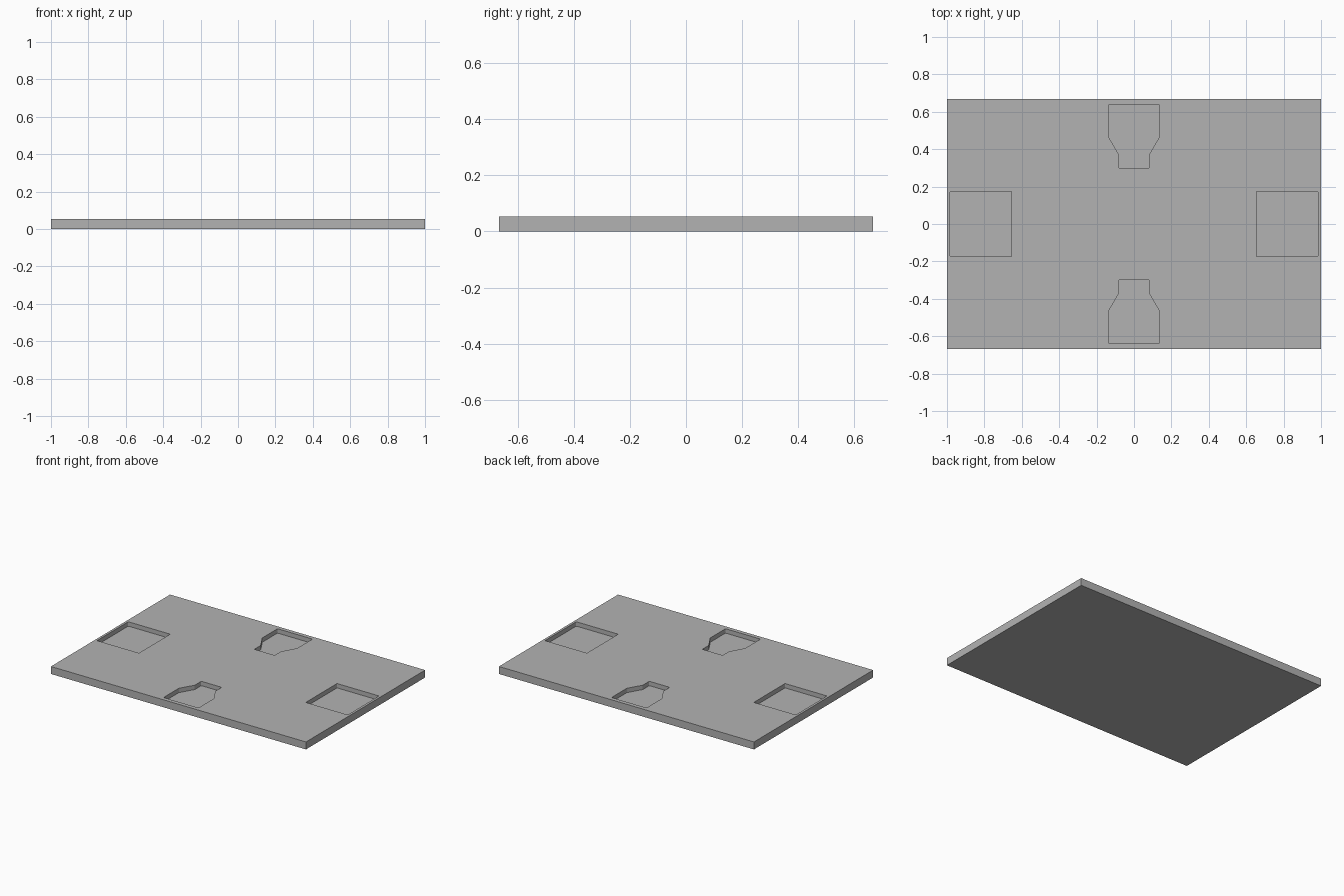
import bpy, bmesh

cube = bpy.data.objects.get("Cube")
if cube:
    bpy.data.objects.remove(cube, do_unlink=True)

HALF_X, HALF_Y, THICK = 1.0, 0.667, 0.053
FLOOR_Z = 0.022      # height of the pocket floors
CORNER = 0.006       # small rounding of the pocket corners

grey = bpy.data.materials.new("plain grey")
grey.use_nodes = True
colour = (0.45, 0.45, 0.45, 1)
grey.diffuse_color = colour
grey.node_tree.nodes["Principled BSDF"].inputs["Base Color"].default_value = colour


def prism(name, outline, z0, z1, radius=0.0):
    """Extrude a closed outline from z0 to z1, rounding its upright edges."""
    bm = bmesh.new()
    base = bm.faces.new([bm.verts.new((x, y, z0)) for x, y in outline])
    top = bmesh.ops.extrude_face_region(bm, geom=[base])["geom"]
    for v in top:
        if isinstance(v, bmesh.types.BMVert):
            v.co.z = z1
    if radius:
        upright = [e for e in bm.edges if abs(e.verts[0].co.z - e.verts[1].co.z) > 1e-4]
        bmesh.ops.bevel(bm, geom=upright, offset=radius, segments=3,
                        profile=0.5, affect='EDGES')
    bmesh.ops.recalc_face_normals(bm, faces=bm.faces)
    mesh = bpy.data.meshes.new(name)
    bm.to_mesh(mesh)
    bm.free()
    mesh.materials.append(grey)
    obj = bpy.data.objects.new(name, mesh)
    bpy.context.collection.objects.link(obj)
    return obj


def rectangle(x0, x1, y0, y1):
    return [(x0, y0), (x1, y0), (x1, y1), (x0, y1)]


# Flat board
board = prism("board", rectangle(-HALF_X, HALF_X, -HALF_Y, HALF_Y), 0, THICK)

# Pocket outlines: squares at the ends, necked pockets at front and back
side = [(0.08, 0.297), (0.08, 0.37), (0.137, 0.467), (0.137, 0.638)]
necked = side + [(-x, y) for x, y in reversed(side)]
square = rectangle(0.654, 0.983, -0.175, 0.175)

pockets = {
    "left_pocket": square,
    "right_pocket": [(-x, y) for x, y in square],
    "back_pocket": necked,
    "front_pocket": [(x, -y) for x, y in necked],
}

# Sink each pocket into the board
bpy.context.view_layer.objects.active = board
for name, outline in pockets.items():
    cutter = prism(name + "_cutter", outline, FLOOR_Z, THICK + 0.05, CORNER)
    cutter.hide_render = True
    cut = board.modifiers.new(name, 'BOOLEAN')
    cut.operation = 'DIFFERENCE'
    cut.solver = 'EXACT'
    cut.object = cutter
    bpy.ops.object.modifier_apply(modifier=cut.name)
    bpy.data.objects.remove(cutter, do_unlink=True)
